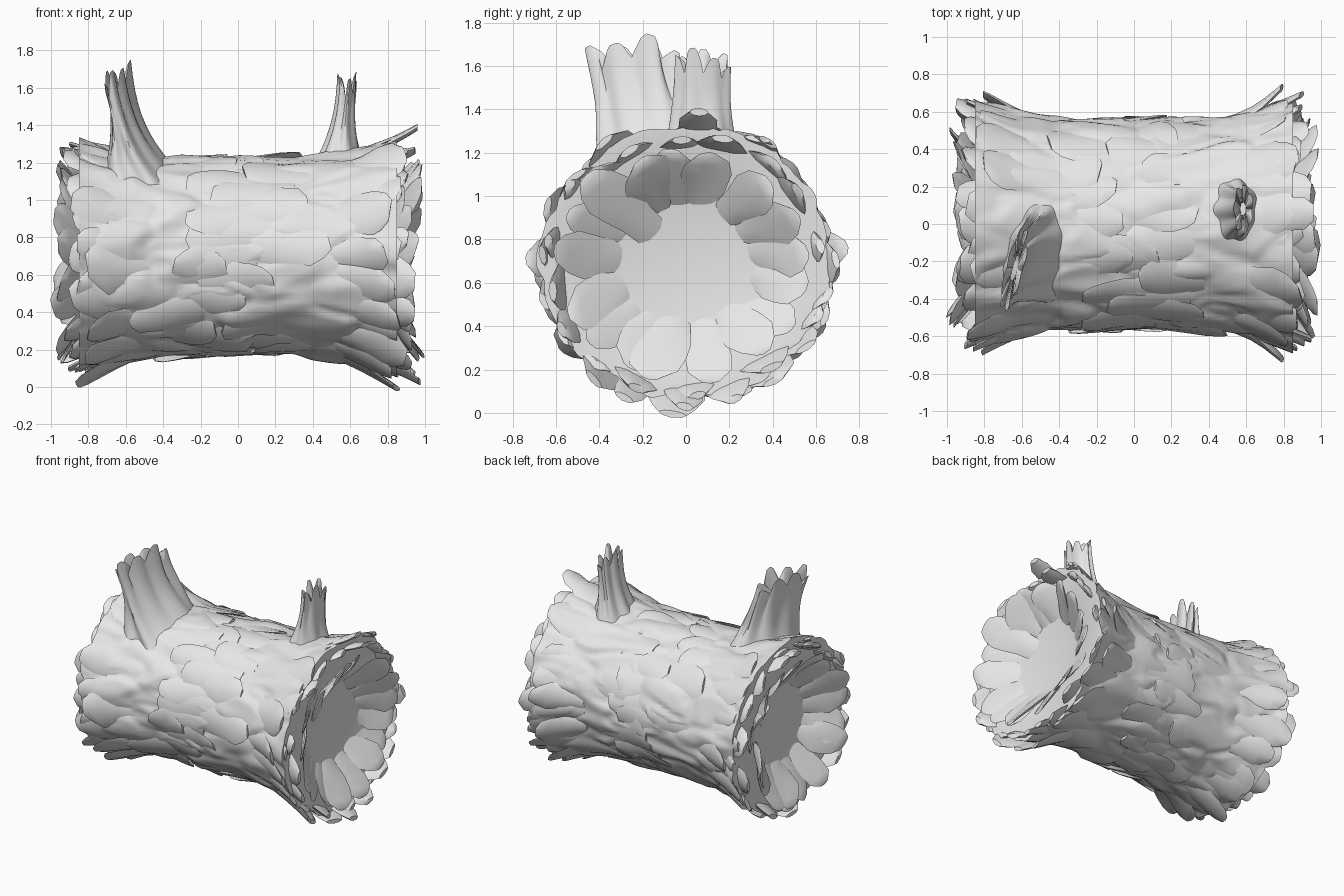
import bpy, bmesh, math, random
from math import sin, cos, pi, tau
from mathutils import Vector, noise

rng = random.Random(11)
MID_Z = 0.7

cube = bpy.data.objects.get("Cube")
if cube:
    bpy.data.objects.remove(cube)

mat = bpy.data.materials.new("pale grey")
mat.use_nodes = True
GREY = (0.8, 0.8, 0.8, 1)
mat.diffuse_color = GREY
mat.node_tree.nodes["Principled BSDF"].inputs["Base Color"].default_value = GREY


def loft(bm, rings):
    """Skin closed rings of points and cap both ends."""
    loops = [[bm.verts.new(p) for p in ring] for ring in rings]
    n = len(loops[0])
    for a, b in zip(loops, loops[1:]):
        for i in range(n):
            j = (i + 1) % n
            bm.faces.new((a[i], a[j], b[j], b[i]))
    bm.faces.new(loops[0][::-1])
    bm.faces.new(loops[-1])


def finish(bm, name, angle=45):
    bmesh.ops.recalc_face_normals(bm, faces=bm.faces)
    me = bpy.data.meshes.new(name)
    bm.to_mesh(me)
    bm.free()
    ob = bpy.data.objects.new(name, me)
    bpy.context.collection.objects.link(ob)
    me.materials.append(mat)
    bpy.ops.object.select_all(action='DESELECT')
    ob.select_set(True)
    bpy.context.view_layer.objects.active = ob
    bpy.ops.object.shade_smooth_by_angle(angle=math.radians(angle))


def around(x, r, a):
    """Point on the slightly wide trunk section; angle 0 is up."""
    return Vector((x, r * 1.06 * sin(a), MID_Z + r * cos(a)))


def trunk_radius(x):
    return 0.53 + 0.10 * abs(x / 0.85) ** 3


def bark(x, a):
    """Broad rounded plates stretched along the trunk."""
    p = Vector((x * 2, sin(a) * 2.4, cos(a) * 2.4))
    p += 0.4 * noise.noise_vector(p * 1.5)
    dist, _ = noise.voronoi(p)
    plate = min(dist[1] - dist[0], 0.3) / 0.3
    grain = noise.noise(Vector((x * 3, sin(a) * 4, cos(a) * 4)))
    return 0.018 * (plate - 0.7) + 0.025 * grain


# Trunk: bark tube closed by a shallow hollow at each end
def build_trunk():
    seg, steps = 160, 100
    bowl = [(0.77, 0.03), (0.775, 0.24), (0.81, 0.40), (0.845, 0.54)]
    angles = [tau * i / seg for i in range(seg)]
    rings = [[around(-x, r, a) for a in angles] for x, r in bowl]
    for k in range(steps + 1):
        x = -0.85 + 1.7 * k / steps
        rings.append([around(x, trunk_radius(x) + bark(x, a), a) for a in angles])
    rings += [[around(x, r, a) for a in angles] for x, r in bowl[::-1]]
    bm = bmesh.new()
    loft(bm, rings)
    finish(bm, "trunk", 60)


# One splinter: blunt, thick blade curving from the trunk to its tip
def splinter(bm, side, a, start, tip, root, width, thick, bend):
    (x0, r0), (x1, r1) = start, tip
    shape = [(0, 1), (0.25, 1), (0.5, 1.05), (0.72, 1.05), (0.9, 0.85), (1, 0.45)]
    twist, skew, roll = (rng.uniform(-s, s) for s in (0.1, 0.35, 0.3))
    rings = []
    for t, w in shape:
        x = x0 + (x1 - x0) * t
        r = r0 + (r1 - r0) * t - bend * sin(pi * t)
        hw = (root + (width - root) * min(1, t * 1.4)) * w * rng.uniform(0.88, 1.12) / 2
        th = thick * (1 - 0.5 * t)
        ring = []
        for u, v in [(-1, 0), (-0.65, 0.8), (0.1, 1.1), (0.7, 0.7), (1, 0),
                     (0.6, -0.8), (0, -1), (-0.6, -0.8)]:
            da = u * hw / max(r, 0.15) + twist * t
            ring.append(around(side * (x + u * skew * hw * t),
                               r + v * th / 2 + u * hw * roll * t, a + da))
        rings.append(ring)
    loft(bm, rings)


# Splintered crowns: rings of splinters around each end
def build_crown(side, name, spread):
    bm = bmesh.new()
    rows = [  # count, start, tip, root width, width, thickness, bend
        (20, (0.46, 0.495), (0.86, 0.665), 0.18, 0.22, 0.06, 0.01),
        (18, (0.60, 0.50), (0.91, 0.625), 0.18, 0.20, 0.07, 0.01),
        (17, (0.74, 0.24), (0.95, 0.55), 0.12, 0.23, 0.06, 0.0),
    ]
    for n, start, tip, root, width, thick, bend in rows:
        off = rng.random()
        for i in range(n):
            a = tau * (i + off + rng.uniform(-0.25, 0.25)) / n
            dx = rng.uniform(-0.06, 0.04)
            dr = rng.uniform(-0.05, 0.01) - 0.03 * cos(a) + spread
            splinter(bm, side, a, start, (tip[0] + dx, tip[1] + dr),
                     root, width * rng.uniform(0.8, 1.2), thick, bend)
    finish(bm, name)


# Broken branch: flared root, elliptical shaft, hollow jagged top
def build_branch(name, base, top, base_size, top_size, turn, teeth, jag, lean):
    per = 8
    seg = teeth * per
    base, top = Vector(base), Vector(top)
    height = [rng.uniform(0.55, 1.0) for _ in range(teeth)]
    bm = bmesh.new()

    def ring(t, shrink=1.0, drop=0.0):
        flare = (1 - t) ** 2.2
        c = base.lerp(top, t)
        sx, sy = (top_size[k] + (base_size[k] - top_size[k]) * flare for k in (0, 1))
        pts = []
        for i in range(seg):
            a = tau * i / seg
            ridge = shrink * (1 - 0.07 * cos(teeth * a) * min(1, 2 * t)
                              + 0.12 * noise.noise(Vector((cos(a) * 2, sin(a) * 2, t * 2))))
            u, v = sx * cos(a) * ridge, sy * sin(a) * ridge
            p = c + Vector((u * cos(turn) - v * sin(turn), u * sin(turn) + v * cos(turn), 0))
            spike = min(1, 1.6 * (1 - abs((i % per) / per * 2 - 1)))
            crest = height[i // per] * (0.35 + 0.65 * spike) - lean * sin(a) ** 2
            p.z += jag * (crest - drop) * t ** 3
            pts.append(p)
        return pts

    rings = [ring(k / 12) for k in range(13)]
    rings.append(ring(1, 0.75, 0.15))
    rings.append([p - Vector((0, 0, jag * 0.5)) for p in ring(0.97, 0.3)])
    loft(bm, rings)
    finish(bm, name)


build_trunk()
build_crown(-1, "right_crown", -0.01)
build_crown(1, "left_crown", 0.005)

# Loose bark plates lifting off the trunk
bm = bmesh.new()
for i in range(44):
    x = rng.uniform(-0.5, 0.15)
    end = x + rng.uniform(0.3, 0.45)
    splinter(bm, rng.choice((-1, 1)), tau * i / 44 * 5, (x, 0.505),
             (end, trunk_radius(end) + 0.004), 0.2, rng.uniform(0.16, 0.26), 0.04, 0)
finish(bm, "bark_plates")

# Long splinters that stand out from the left end
bm = bmesh.new()
for a, tip, width in [(0.08, (0.96, 0.69), 0.18), (1.5, (0.79, 0.69), 0.18),
                      (4.75, (0.79, 0.68), 0.18), (3.2, (0.97, 0.67), 0.18),
                      (2.9, (0.94, 0.67), 0.2)]:
    splinter(bm, 1, a, (0.46, 0.495), tip, width, width, 0.07, 0.03)
splinter(bm, 1, 5.45, (0.78, 0.22), (0.98, 0.57), 0.14, 0.24, 0.08, 0)
finish(bm, "long_splinters")

build_branch("large_branch", (-0.51, -0.11, 1.08), (-0.64, -0.24, 1.58),
             (0.24, 0.32), (0.045, 0.22), -0.25, 8, 0.19, 0.5)
build_branch("small_branch", (0.53, 0.06, 1.10), (0.585, 0.08, 1.53),
             (0.19, 0.22), (0.05, 0.12), 0.0, 7, 0.16, 0.2)
